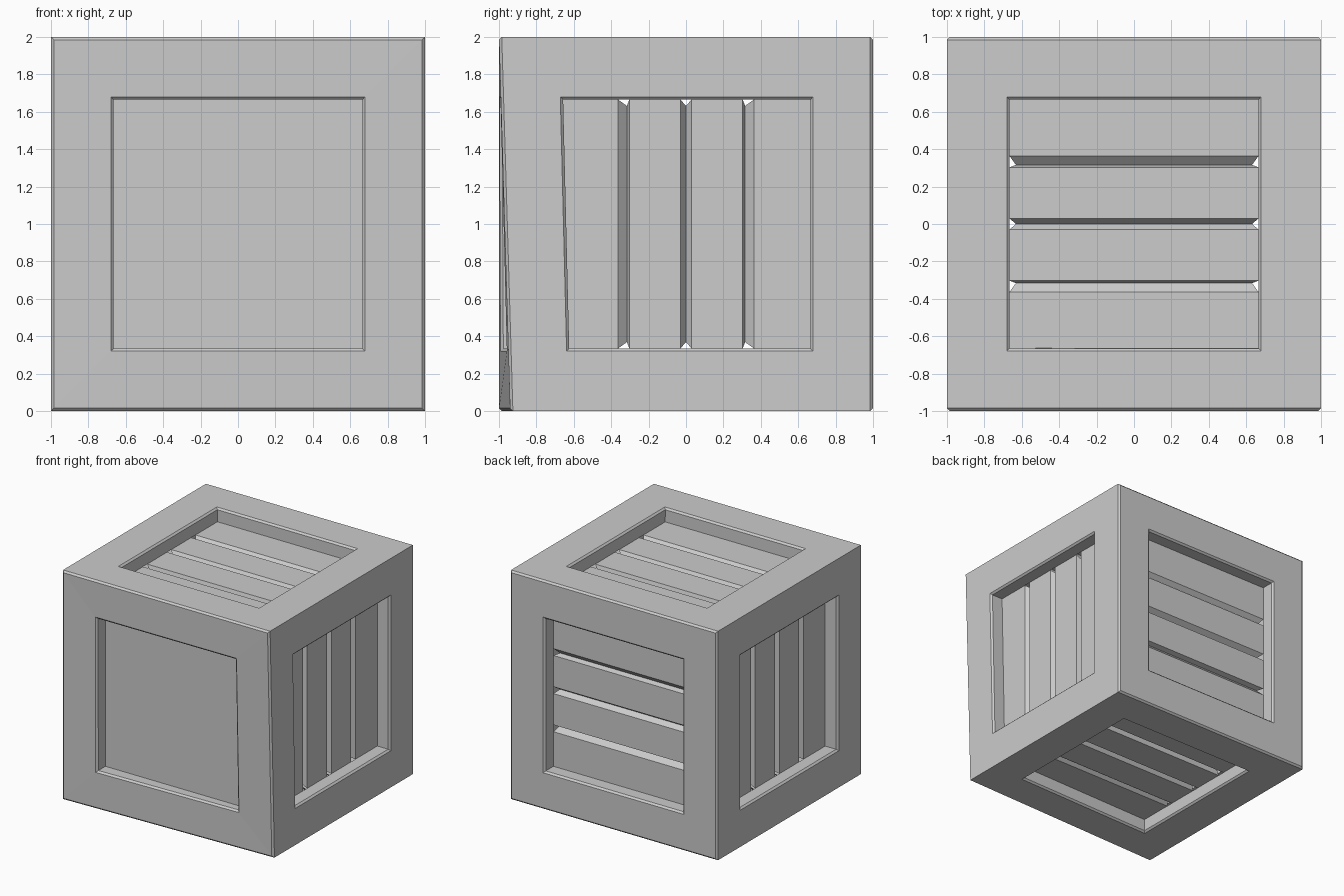
import bpy
import bmesh
from math import sqrt, copysign
from mathutils import Vector

if "Cube" in bpy.data.objects:
    bpy.data.objects.remove(bpy.data.objects["Cube"], do_unlink=True)

RIM, CHAMFER, OPENING = 1.0, 0.015, 0.68
INNER = OPENING - CHAMFER          # half width of the recessed panels
PANEL = 0.88                       # panel distance from the crate centre
SHRINK = 0.95                      # groove bottoms lie closer to the centre
CENTRE = Vector((0, 0, 1))
GREY = (0.604, 0.604, 0.604, 1)

grey = bpy.data.materials.new("plain_grey")
grey.use_nodes = True
grey.diffuse_color = GREY
grey.node_tree.nodes["Principled BSDF"].inputs["Base Color"].default_value = GREY


def finish(bm, name):
    mesh = bpy.data.meshes.new(name)
    bm.to_mesh(mesh)
    bm.free()
    mesh.materials.append(grey)
    obj = bpy.data.objects.new(name, mesh)
    bpy.context.collection.objects.link(obj)
    return obj


# Frame: cube with chamfered front and back rims
bm = bmesh.new()
bmesh.ops.create_cube(bm, size=2 * RIM)
rims = [e for e in bm.edges if e.verts[0].co.y * e.verts[1].co.y > 0]
bmesh.ops.bevel(bm, geom=rims, offset=CHAMFER, offset_type='OFFSET',
                segments=1, profile=0.5, affect='EDGES')

# Square opening in each side, with a chamfered edge and straight walls
sides = [f for f in bm.faces if f.calc_area() > 1]
bmesh.ops.inset_individual(bm, faces=sides, thickness=RIM - OPENING, depth=0,
                           use_even_offset=True)
for f in sides:
    for v in f.verts:
        for i in range(3):
            if abs(f.normal[i]) < 0.5:
                v.co[i] = copysign(OPENING, v.co[i])
bmesh.ops.inset_individual(bm, faces=sides, thickness=CHAMFER, depth=-CHAMFER,
                           use_even_offset=True)
bmesh.ops.inset_individual(bm, faces=sides, thickness=0, depth=PANEL + CHAMFER - RIM)
bmesh.ops.delete(bm, geom=sides, context='FACES_ONLY')

# Lower front corner on the +x side is pushed back a little
for v in bm.verts:
    x, y, z = v.co
    v.co.y += 0.06 * (1 + x) / 2 * (1 - z) / 2 * sqrt(max(0, -y))
    v.co.z += 1
finish(bm, "crate_frame")


# Panels: boards separated by V grooves that are open at their ends
def panel(name, normal, along, grooves):
    normal, along = Vector(normal), Vector(along)
    across = along.cross(normal)
    bm = bmesh.new()

    def line(u, scale=1):
        return [bm.verts.new((normal * PANEL + across * u + along * s * INNER) * scale + CENTRE)
                for s in (-1, 1)]

    rows = [line(-INNER)]
    for g in grooves:
        rows += [line(g - 0.03), line(g, SHRINK), line(g + 0.03)]
    rows.append(line(INNER))
    for a, b in zip(rows, rows[1:]):
        face = bm.faces.new((a[0], b[0], b[1], a[1]))
        face.normal_update()
        if face.normal.dot(normal) < 0:
            face.normal_flip()
    finish(bm, name)


X, Y, Z = (1, 0, 0), (0, 1, 0), (0, 0, 1)
GROOVES = (-0.333, 0, 0.333)
panel("front_panel", (0, -1, 0), X, ())
panel("back_panel", Y, X, GROOVES)
panel("left_panel", X, Z, GROOVES)
panel("right_panel", (-1, 0, 0), Z, GROOVES)
panel("top_panel", Z, X, GROOVES)
panel("bottom_panel", (0, 0, -1), X, GROOVES)
